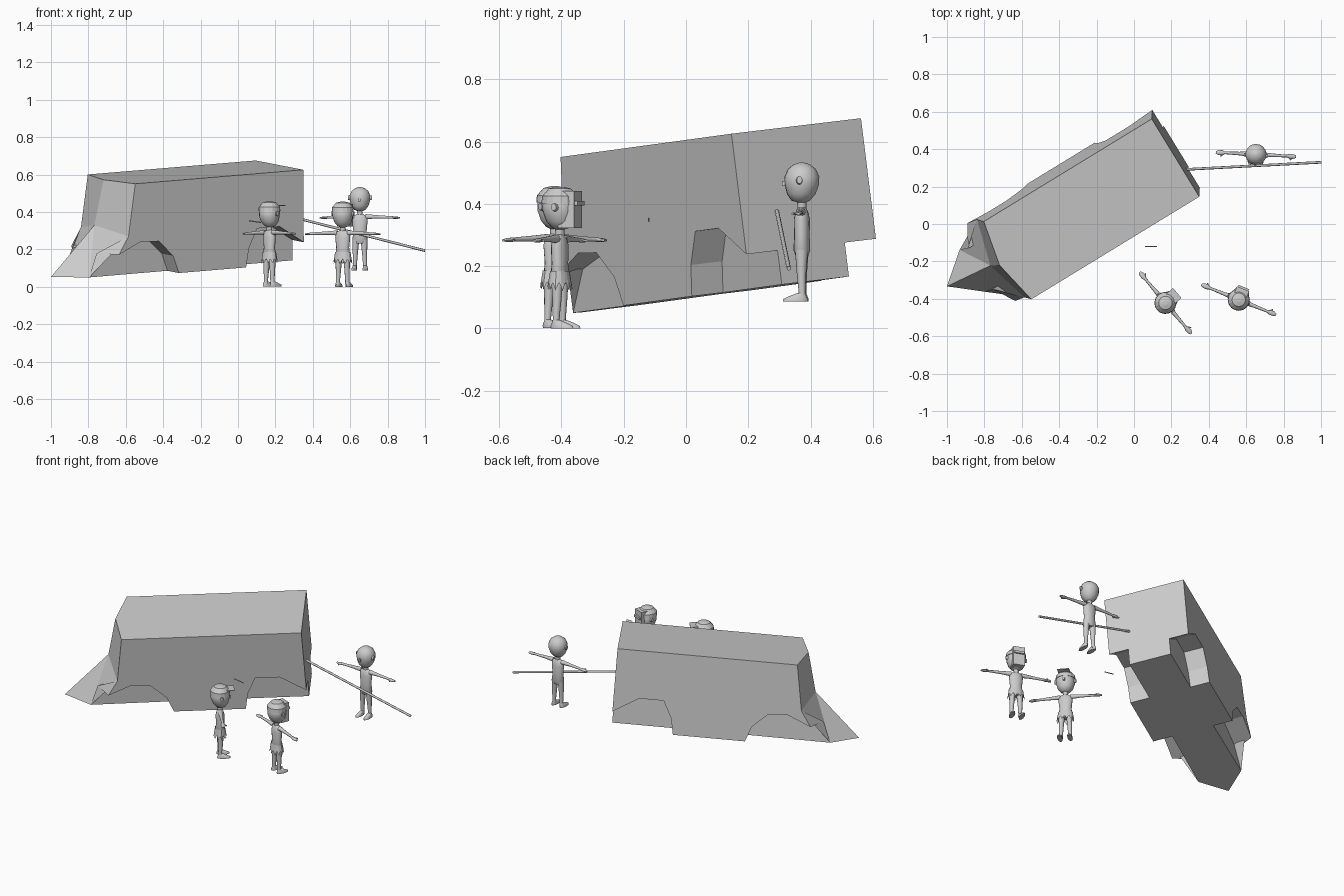
import bpy, bmesh, math
from mathutils import Vector, Matrix

if "Cube" in bpy.data.objects:
    bpy.data.objects.remove(bpy.data.objects["Cube"])

grey = bpy.data.materials.new("stone_grey")
grey.diffuse_color = (0.6, 0.6, 0.6, 1)
grey.use_nodes = True
grey.node_tree.nodes["Principled BSDF"].inputs["Base Color"].default_value = grey.diffuse_color


def finish(name, bm, M=None, smooth=False):
    bmesh.ops.remove_doubles(bm, verts=bm.verts, dist=1e-5)
    if M is not None:
        bm.transform(M)
    bmesh.ops.recalc_face_normals(bm, faces=bm.faces)
    me = bpy.data.meshes.new(name)
    bm.to_mesh(me)
    bm.free()
    me.materials.append(grey)
    ob = bpy.data.objects.new(name, me)
    bpy.context.collection.objects.link(ob)
    if smooth:
        bpy.ops.object.select_all(action='DESELECT')
        ob.select_set(True)
        bpy.context.view_layer.objects.active = ob
        bpy.ops.object.shade_smooth_by_angle(angle=math.radians(50))
    return ob


def loft(bm, rings, axis='z', n=14):
    """Rings of (x, y, z, ra, rb) joined into a capped tube along z or y."""
    loops = []
    for x, y, z, ra, rb in rings:
        loop = []
        for i in range(n):
            a = 2 * math.pi * i / n
            c, s = ra * math.cos(a), rb * math.sin(a)
            off = (c, s, 0) if axis == 'z' else (c, 0, s)
            loop.append(bm.verts.new((x + off[0], y + off[1], z + off[2])))
        loops.append(loop)
    for a, b in zip(loops, loops[1:]):
        for i in range(n):
            j = (i + 1) % n
            bm.faces.new((a[i], a[j], b[j], b[i]))
    bm.faces.new(loops[0])
    bm.faces.new(loops[-1])


def box(bm, c, s):
    bmesh.ops.create_cube(bm, size=1, matrix=Matrix.Translation(c) @ Matrix.Diagonal((*s, 1)))


def rod(name, a, b, r, n=8):
    a, b = Vector(a), Vector(b)
    bm = bmesh.new()
    M = Matrix.Translation((a + b) / 2) @ (b - a).to_track_quat('Z', 'Y').to_matrix().to_4x4()
    bmesh.ops.create_cone(bm, cap_ends=True, segments=n, radius1=r, radius2=r,
                          depth=(b - a).length, matrix=M)
    finish(name, bm, smooth=True)


# Tilted vehicle hull: local (forward, side, up) axes in world space
fwd2, side2 = Vector((-0.853, -0.521, 0)), Vector((-0.521, 0.853, 0))
up = (Vector((0, 0, 1)) + fwd2 * 0.071 - side2 * 0.102).normalized()
fwd = (fwd2 - Vector((0, 0, 0.071))).normalized()
side = (side2 + Vector((0, 0, 0.102))).normalized()
origin = side2 * 0.237 + Vector((0, 0, 0.125))
W, N = 0.245, 0.127                       # half width, half width between arches
rear_arch = [(-.41, .11), (-.26, .205), (-.117, .205), (-.065, .10), (-.047, 0)]
front_arch = [(.375, 0), (.41, .095), (.50, .18), (.61, .187), (.75, .125)]
front_in = front_arch[:-1] + [(.82, .125)]

bm = bmesh.new()


def poly(*pts):
    bm.faces.new([bm.verts.new(origin + fwd * p + side * q + up * r) for p, q, r in pts])


for s in (-1, 1):
    def at(pts, q):
        return [(p, s * q, r) for p, r in pts]
    rt, rf, kink = (-.41, s * W, .5), (.645, s * W, .5), (.69, s * W, .22)
    ro, fo = at(rear_arch, W), at(front_arch, W)
    ri, fi = at(rear_arch, N), at(front_in, N)
    rb, nose, tip = (-.41, s * N, 0), (.87, s * (N + .005), 0), (1.03, 0, 0)
    cr, cf, ck = (-.41, 0, .5), (.695, 0, .5), (.755, 0, .26)
    poly(rt, *ro, *fo, kink, rf)                       # side panel
    for o, i in ((ro, ri), (fo, fi)):                  # arch roofs
        for k in range(4):
            poly(o[k], o[k + 1], i[k + 1], i[k])
    poly(*ri, rb)                                      # inner arch walls
    poly(*fi, nose)
    poly(cr, rt, ro[0], ri[0], rb, (-.41, 0, 0))       # rear wall
    poly((-.41, 0, 0), rb, ri[4], ro[4], fo[0], fi[0], nose, tip)
    poly(cr, rt, rf, cf)                               # roof
    poly(cf, rf, kink, ck)                             # split windscreen
    poly(kink, fo[4], fi[4])                           # pointed nose
    poly(kink, fi[4], nose)
    poly(kink, nose, ck)
    poly(ck, nose, tip)
finish("vehicle_hull", bm)

# Long pole and small floating stick
rod("pole", (.28, .292, .376), (1.0, .33, .193), .007)
rod("small_stick", (.058, -.12, .353), (.122, -.12, .344), .003, 6)


def figure(tag, x, y, z, angle, outfit):
    M = Matrix.Translation((x, y, z)) @ Matrix.Rotation(math.radians(angle), 4, 'Z')
    # Head with narrow chin and neck
    bm = bmesh.new()
    loft(bm, [(0, 0, .29, .014, .014), (0, 0, .318, .015, .015), (.004, 0, .324, .03, .03),
              (.002, 0, .345, .046, .046), (0, 0, .375, .055, .055), (0, 0, .40, .056, .056),
              (0, 0, .425, .045, .045), (0, 0, .44, .026, .026), (0, 0, .446, .006, .006)], n=18)
    finish(tag + "_head", bm, M, True)
    # Torso and pelvis
    bm = bmesh.new()
    loft(bm, [(0, 0, .145, .02, .03), (0, 0, .165, .027, .041), (0, 0, .21, .025, .036),
              (0, 0, .265, .026, .042), (0, 0, .29, .019, .038), (0, 0, .302, .012, .016)])
    finish(tag + "_torso", bm, M, True)
    for s, lab in ((1, "left"), (-1, "right")):
        # Outstretched arm with flat hand
        bm = bmesh.new()
        loft(bm, [(0, s * .03, .288, .014, .014), (0, s * .09, .287, .0095, .0095),
                  (0, s * .165, .284, .007, .007), (0, s * .18, .283, .013, .007),
                  (.001, s * .20, .282, .013, .006), (0, s * .215, .281, .006, .004)], 'y', 10)
        loft(bm, [(.006, s * .172, .283, .004, .004), (.02, s * .19, .281, .004, .004)], 'y', 6)
        finish(tag + "_" + lab + "_arm", bm, M, True)
        # Leg and foot
        bm = bmesh.new()
        loft(bm, [(0, s * .022, .165, .021, .019), (0, s * .025, .09, .015, .014),
                  (-.002, s * .027, .03, .011, .011), (-.002, s * .027, .012, .012, .012)], n=10)
        loft(bm, [(.02, s * .03, 0, .039, .015), (.019, s * .03, .008, .039, .015),
                  (.010, s * .029, .018, .026, .012), (0, s * .028, .027, .012, .01)], n=12)
        finish(tag + "_" + lab + "_leg", bm, M, True)
        # Ear ring
        bm = bmesh.new()
        loft(bm, [(.006, s * .05, .388, .011, .014), (.004, s * .064, .39, .009, .012)], 'y', 10)
        finish(tag + "_" + lab + "_ear", bm, M, True)
    # Nose
    bm = bmesh.new()
    box(bm, (.056, 0, .378), (.014, .012, .016))
    finish(tag + "_nose", bm, M)
    if outfit == "bare":
        return
    # Ragged skirt with a zigzag hem
    bm = bmesh.new()
    n = 22
    top, low = [], []
    for i in range(n):
        c, s = math.cos(2 * math.pi * i / n), math.sin(2 * math.pi * i / n)
        zz = .122 if i % 2 else .148
        k = 1.25 if i % 2 else 1.1
        top.append(bm.verts.new((.029 * c, .043 * s, .185)))
        low.append(bm.verts.new((.032 * k * c, .043 * k * s, zz)))
    for i in range(n):
        j = (i + 1) % n
        bm.faces.new((top[i], top[j], low[j], low[i]))
    finish(tag + "_ragged_skirt", bm, M)
    # Head band
    bm = bmesh.new()
    loft(bm, [(0, 0, .402, .059, .059), (0, 0, .425, .057, .057), (0, 0, .449, .036, .036),
              (0, 0, .455, .012, .012)], n=16)
    finish(tag + "_cap", bm, M)
    bm = bmesh.new()
    if outfit == "mask":          # square face mask with brow bar
        box(bm, (.035, 0, .382), (.056, .07, .12))
        box(bm, (.066, 0, .402), (.014, .06, .014))
        finish(tag + "_face_mask", bm, M)
    else:                         # thin brim
        box(bm, (.055, 0, .432), (.055, .07, .005))
        finish(tag + "_brim", bm, M)


figure("first_figure", .168, -.422, .002, 40, "brim")
figure("second_figure", .56, -.405, .0, 68, "mask")
figure("third_figure", .652, .372, .087, -93, "bare")
